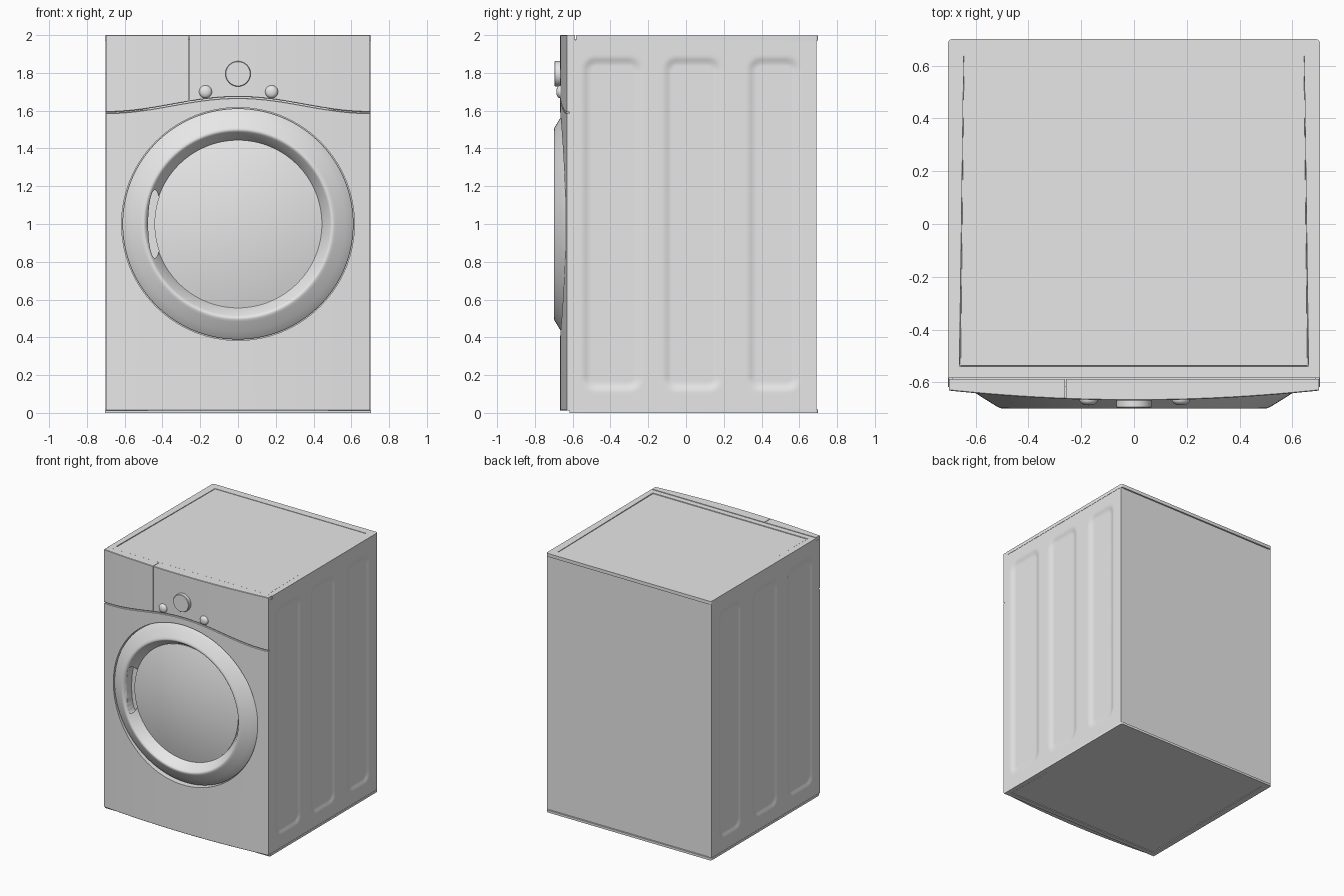
import bpy, bmesh, math

if "Cube" in bpy.data.objects:
    bpy.data.objects.remove(bpy.data.objects["Cube"])

grey = bpy.data.materials.new("appliance grey")
grey.diffuse_color = (0.8, 0.8, 0.8, 1)
grey.use_nodes = True
grey.node_tree.nodes["Principled BSDF"].inputs["Base Color"].default_value = grey.diffuse_color


def finish(bm, name, angle=35):
    bmesh.ops.remove_doubles(bm, verts=bm.verts, dist=1e-5)
    bmesh.ops.recalc_face_normals(bm, faces=bm.faces)
    me = bpy.data.meshes.new(name)
    bm.to_mesh(me)
    bm.free()
    me.materials.append(grey)
    ob = bpy.data.objects.new(name, me)
    bpy.context.collection.objects.link(ob)
    bpy.ops.object.select_all(action='DESELECT')
    ob.select_set(True)
    bpy.context.view_layer.objects.active = ob
    bpy.ops.object.shade_smooth_by_angle(angle=math.radians(angle))
    return ob


def box_bm(x, y0, y1, z0, z1):
    bm = bmesh.new()
    bmesh.ops.create_cube(bm, size=1)
    for v in bm.verts:
        v.co = (v.co.x * 2 * x, (y0 + y1) / 2 + v.co.y * (y1 - y0),
                (z0 + z1) / 2 + v.co.z * (z1 - z0))
    return bm


def tray(name, y0, y1, z0, z1, sign):
    """Rounded slab with a grooved inset on its upper (+1) or lower (-1) face."""
    bm = box_bm(0.704, y0, y1, z0, z1)
    corners = [e for e in bm.edges if abs(e.verts[0].co.z - e.verts[1].co.z) > 1e-4
               and e.verts[0].co.y > 0]
    bmesh.ops.bevel(bm, geom=corners, offset=0.014, segments=4, affect='EDGES', profile=0.5)
    bm.normal_update()
    f = [max(bm.faces, key=lambda q: sign * q.normal.z * 10 + sign * q.calc_center_median().z)]
    bmesh.ops.inset_region(bm, faces=f, thickness=0.06 if sign > 0 else 0.05)
    bmesh.ops.inset_region(bm, faces=f, thickness=0.002, depth=-0.008)
    bmesh.ops.inset_region(bm, faces=f, thickness=0.003)
    bmesh.ops.inset_region(bm, faces=f, thickness=0.002, depth=0.005)
    return finish(bm, name)


def lathe(name, profile, cx, cz, n=128):
    """Revolve (radius, y) points about an axis running front to back."""
    bm = bmesh.new()
    rings = [[bm.verts.new((cx + r * math.cos(2 * math.pi * i / n), y,
                            cz + r * math.sin(2 * math.pi * i / n)))
              for i in range(n)] for r, y in profile]
    for a, b in zip(rings, rings[1:]):
        for i in range(n):
            j = (i + 1) % n
            bm.faces.new((a[i], a[j], b[j], b[i]))
    return finish(bm, name)


def front_y(x):
    return -0.668 + 0.037 * (x / 0.7) ** 2


def seam_z(x):
    return 1.59 + 0.04 * (1 + math.cos(math.pi * x / 0.7))


def bowed_panel(name, x0, x1, back, lo, hi, n=48):
    """Bowed front plate between two height functions."""
    bm = bmesh.new()
    cols = []
    for i in range(n + 1):
        x = x0 + (x1 - x0) * i / n
        f = front_y(x)
        cols.append([bm.verts.new(p) for p in
                     ((x, back, lo(x)), (x, f + 0.003, lo(x)), (x, f, lo(x) + 0.003),
                      (x, f, hi(x) - 0.003), (x, f + 0.003, hi(x)), (x, back, hi(x)))])
    for a, b in zip(cols, cols[1:]):
        for k in range(6):
            m = (k + 1) % 6
            bm.faces.new((a[k], a[m], b[m], b[k]))
    bm.faces.new(cols[0])
    bm.faces.new(cols[-1])
    return finish(bm, name, 30)


def cut(ob, cutter):
    cutter.hide_render = True
    cutter.hide_set(True)
    m = ob.modifiers.new("cut", 'BOOLEAN')
    m.operation = 'DIFFERENCE'
    m.object = cutter
    m.solver = 'EXACT'
    bpy.ops.object.select_all(action='DESELECT')
    bpy.context.view_layer.objects.active = ob
    bpy.ops.object.modifier_apply(modifier=m.name)
    bpy.data.objects.remove(cutter)
    ob.select_set(True)
    bpy.ops.object.shade_smooth_by_angle(angle=math.radians(35))


# Cabinet core, lid and base
finish(box_bm(0.69, -0.616, 0.688, 0.01, 1.98), "cabinet")
tray("lid", -0.583, 0.70, 1.972, 1.998, 1)
tray("base", -0.618, 0.70, 0.0, 0.018, -1)


# Side walls with three soft pressed recesses
def recess(y, z):
    best = 0
    for cy, hw in ((-0.39, 0.16), (0.035, 0.155), (0.465, 0.14)):
        r = 0.07
        qy, qz = abs(y - cy) - hw + r, abs(z - 1.0) - 0.885 + r
        d = math.hypot(max(qy, 0), max(qz, 0)) + min(max(qy, qz), 0) - r
        t = min(max(-d / 0.04, 0), 1)
        best = max(best, t * t * (3 - 2 * t))
    return 0.012 * best


for side, label in ((-1, "left"), (1, "right")):
    bm = bmesh.new()
    ny, nz = 90, 130
    g = [[None] * (nz + 1) for _ in range(ny + 1)]
    for i in range(ny + 1):
        for j in range(nz + 1):
            y, z = -0.618 + 1.31 * i / ny, 0.018 + 1.956 * j / nz
            g[i][j] = bm.verts.new((side * (0.702 - recess(y, z)), y, z))
    for i in range(ny):
        for j in range(nz):
            bm.faces.new((g[i][j], g[i + 1][j], g[i + 1][j + 1], g[i][j + 1]))
    rim = [e for e in bm.edges if e.is_boundary]
    new = bmesh.ops.extrude_edge_only(bm, edges=rim)["geom"]
    for v in new:
        if isinstance(v, bmesh.types.BMVert):
            v.co.x = side * 0.68
    finish(bm, label + "_side_wall")

# Bowed front: lower panel with door opening, drawer front, control panel
lower = bowed_panel("lower_front_panel", -0.7, 0.7, -0.60,
                    lambda x: 0.012, lambda x: seam_z(x) - 0.003)
cutter_profile = [(0, -0.8), (0.616, -0.8), (0.616, -0.5), (0, -0.5)]
cut(lower, lathe("opening_cutter", cutter_profile, 0, 1.0))
bowed_panel("drawer_front", -0.7, -0.262, -0.587, lambda x: seam_z(x) + 0.003, lambda x: 2.0)
bowed_panel("control_panel", -0.258, 0.7, -0.587, lambda x: seam_z(x) + 0.003, lambda x: 2.0)

# Door ring with a grip pocket in its inner wall on the left
ring = lathe("door_ring", [(0.43, -0.59), (0.611, -0.59), (0.611, -0.632), (0.606, -0.637),
                           (0.57, -0.660), (0.518, -0.692), (0.508, -0.697), (0.50, -0.699),
                           (0.493, -0.697), (0.486, -0.690), (0.455, -0.645), (0.444, -0.625),
                           (0.43, -0.62), (0.43, -0.59)], 0, 1.0)
grip = lathe("grip_cutter", [(0, -0.75), (0.18, -0.75), (0.18, -0.605), (0, -0.605)], 0, 0, 64)
for v in grip.data.vertices:
    v.co.x = -0.44 + v.co.x * 0.2
    v.co.z += 1.0
cut(ring, grip)

# Convex door window
R = 0.442
lathe("door_window", [(R, -0.595), (R, -0.628)] +
      [(R * (1 - k / 16), -0.63 - 0.055 * (1 - (1 - k / 16) ** 2)) for k in range(17)], 0, 1.0)

# Dial and two domed buttons
lathe("dial", [(0.067, -0.64), (0.067, -0.693), (0.064, -0.697), (0, -0.697)], 0, 1.795, 64)
for x, label in ((-0.172, "left"), (0.178, "right")):
    y = front_y(x)
    lathe(label + "_button", [(0.034, y + 0.03), (0.034, y - 0.004), (0.030, y - 0.011),
                              (0.022, y - 0.017), (0.012, y - 0.020), (0, y - 0.021)],
          x, 1.70, 48)
